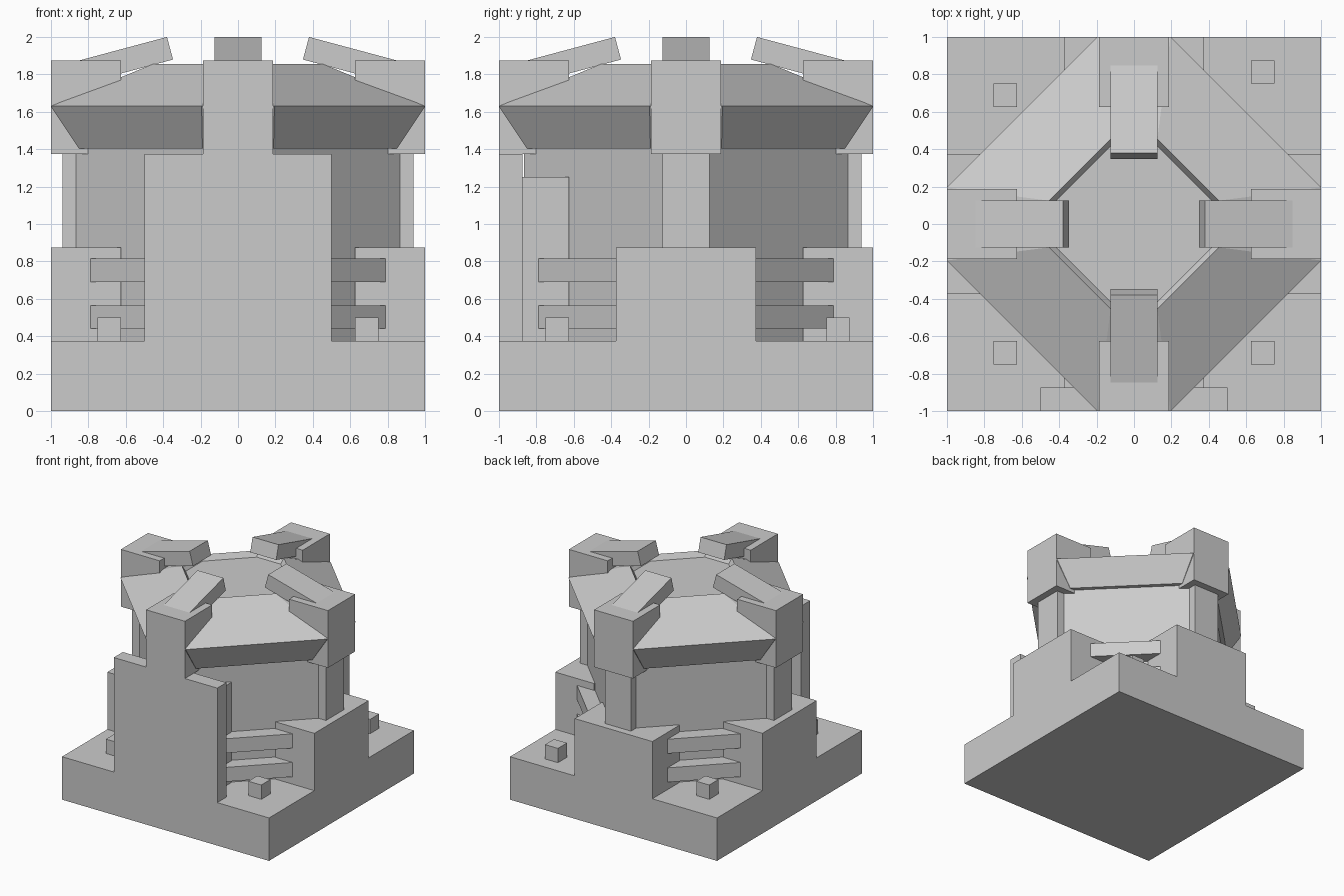
import bpy
import bmesh
from math import pi, radians, cos, sin
from mathutils import Matrix, Vector

cube = bpy.data.objects.get("Cube")
if cube:
    bpy.data.objects.remove(cube, do_unlink=True)

grey = bpy.data.materials.new("light_grey")
grey.use_nodes = True
GREY = (0.6, 0.6, 0.6, 1)
grey.diffuse_color = GREY
grey.node_tree.nodes["Principled BSDF"].inputs["Base Color"].default_value = GREY


def finish(name, bm):
    bmesh.ops.recalc_face_normals(bm, faces=bm.faces)
    mesh = bpy.data.meshes.new(name)
    bm.to_mesh(mesh)
    bm.free()
    mesh.materials.append(grey)
    ob = bpy.data.objects.new(name, mesh)
    bpy.context.scene.collection.objects.link(ob)
    return ob


def box(name, lo, hi, turn=0, tilt=0):
    """Box between two corners, tilted about its own centre, then turned about z."""
    lo, hi = Vector(lo), Vector(hi)
    size = hi - lo
    bm = bmesh.new()
    bmesh.ops.create_cube(bm, size=1, matrix=(
        Matrix.Rotation(turn, 4, "Z") @ Matrix.Translation((lo + hi) / 2)
        @ Matrix.Rotation(tilt, 4, "Y") @ Matrix.Diagonal((*size, 1))))
    return finish(name, bm)


def octagon_loft(name, rings):
    """Stack of octagons: reach along the axes, half width of short sides, height."""
    bm = bmesh.new()
    loops = []
    for reach, half, z in rings:
        loop = []
        for q in range(4):
            c, s = cos(q * pi / 2), sin(q * pi / 2)
            for t in (-half, half):
                loop.append(bm.verts.new((reach * c - t * s, reach * s + t * c, z)))
        loops.append(loop)
    for a, b in zip(loops, loops[1:]):
        for i in range(8):
            j = (i + 1) % 8
            bm.faces.new((a[i], a[j], b[j], b[i]))
    bm.faces.new(loops[0])
    bm.faces.new(loops[-1])
    return finish(name, bm)


# Base slab and central tower
box("base", (-1, -1, 0), (1, 1, 0.375))
octagon_loft("tower_core", [(0.865, 0.125, 0.375), (0.865, 0.125, 1.45)])

# Roof with overhanging eaves and a slightly sunken flat top
octagon_loft("roof", [(0.85, 0.19, 1.405), (1.0, 0.195, 1.63),
                      (0.455, 0.125, 1.855), (0.425, 0.115, 1.81)])

# Buttress, shaft, cap and tilted beam on each side
for side, q in (("left", 0), ("back", 1), ("right", 2), ("front", 3)):
    turn = q * pi / 2
    if side != "front":
        box(side + "_buttress", (0.625, -0.375, 0.375), (1, 0.375, 0.875), turn)
        box(side + "_shaft", (0.69, -0.125, 0.875), (0.9375, 0.125, 1.375), turn)
    box(side + "_cap", (0.625, -0.1875, 1.375), (1, 0.1875, 1.875), turn)
    box(side + "_roof_beam", (0.355, -0.125, 1.8125), (0.855, 0.125, 1.9375),
        turn, radians(15))

# Taller front with a wide plate
box("front_buttress", (-0.375, -0.875, 0.375), (0.375, -0.625, 1.25))
box("front_plate", (-0.5, -1, 0.375), (0.5, -0.875, 1.375))

# Paired rails across the diagonal corners
for q in range(4):
    for z in (0.44, 0.69):
        box("corner_rail", (0.68, -0.293, z), (0.824, 0.293, z + 0.125),
            pi / 4 + q * pi / 2)

# Small blocks on the base corners
for x, y in ((-0.6875, -0.6875), (0.6875, -0.6875), (-0.6875, 0.6875), (0.6875, 0.8125)):
    box("corner_block", (x - 0.0625, y - 0.0625, 0.375), (x + 0.0625, y + 0.0625, 0.5))
